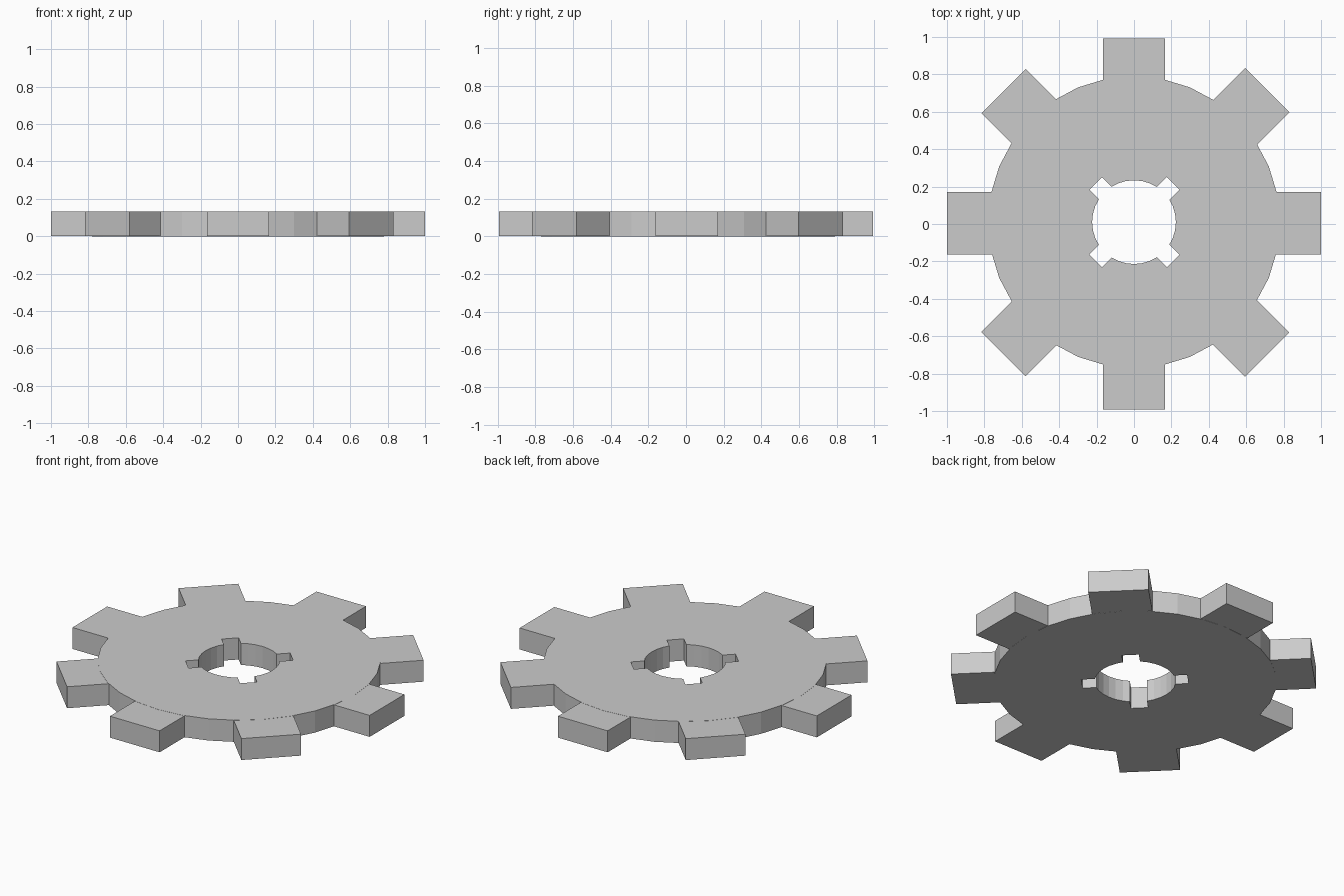
import bpy
from math import cos, sin, pi

if "Cube" in bpy.data.objects:
    bpy.data.objects.remove(bpy.data.objects["Cube"])

H = 0.132          # plate thickness
CY = 0.010         # the disc and bore sit slightly off the outer extents


def prism(name, pts, z0, z1):
    """Extrude a flat counter-clockwise outline from z0 to z1."""
    n = len(pts)
    verts = [(x, y, z) for z in (z0, z1) for x, y in pts]
    faces = [tuple(reversed(range(n))), tuple(range(n, 2 * n))]
    faces += [(i, (i + 1) % n, n + (i + 1) % n, n + i) for i in range(n)]
    me = bpy.data.meshes.new(name)
    me.from_pydata(verts, [], faces)
    ob = bpy.data.objects.new(name, me)
    bpy.context.collection.objects.link(ob)
    return ob


def disc(name, r, cy, z0, z1, n=32):
    pts = [(r * cos(2 * pi * i / n), cy + r * sin(2 * pi * i / n)) for i in range(n)]
    return prism(name, pts, z0, z1)


def bar(name, cx, cy, angle, r0, r1, half_w, z0, z1):
    """Radial block from r0 to r1 at the given angle."""
    c, s = cos(angle), sin(angle)
    pts = [(cx + u * c - v * s, cy + u * s + v * c)
           for u, v in ((r0, -half_w), (r1, -half_w), (r1, half_w), (r0, half_w))]
    return prism(name, pts, z0, z1)


def combine(target, tool, operation):
    mod = target.modifiers.new("bool", 'BOOLEAN')
    mod.operation, mod.object, mod.solver = operation, tool, 'EXACT'
    bpy.context.view_layer.objects.active = target
    bpy.ops.object.modifier_apply(modifier=mod.name)
    bpy.data.objects.remove(tool)


# Round plate body
gear = disc("gear_plate", 0.78, CY, 0, H)

# Eight teeth: opposite pairs share a centre and a length
pairs = [(0.0, 0.004, 0, 1.0), (0.007, 0.010, 1, 0.998),
         (0.0, 0.0, 2, 0.992), (0.008, 0.006, 3, 0.996)]
for cx, cy, k, length in pairs:
    for flip in (0, pi):
        tooth = bar("tooth", cx, cy, k * pi / 4 + flip, 0.70, length, 0.167,
                    0.0008, H - 0.0008)
        combine(gear, tooth, 'UNION')

# Central bore with four diagonal keyways
combine(gear, disc("bore_cutter", 0.224, CY, -0.1, 0.3), 'DIFFERENCE')
for k in range(4):
    key = bar("keyway_cutter", 0.002, CY, pi / 4 + k * pi / 2, 0.1, 0.293, 0.0475,
              -0.1, 0.3)
    combine(gear, key, 'DIFFERENCE')
